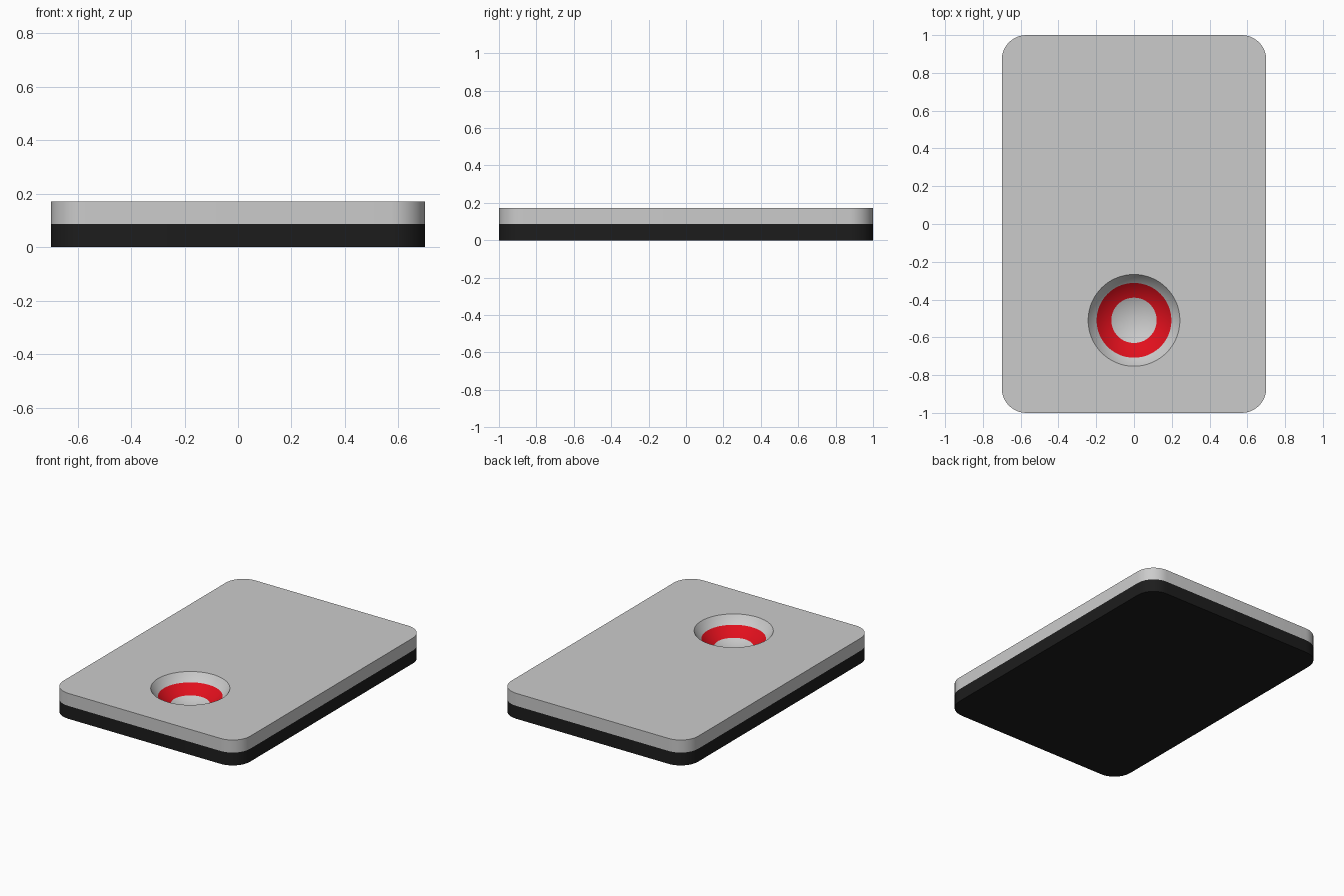
import bpy, bmesh
from math import sin, cos, pi, sqrt

if "Cube" in bpy.data.objects:
    bpy.data.objects.remove(bpy.data.objects["Cube"])

W, L, R = 0.7, 1.0, 0.13          # half width, half length, corner radius
MID, TOP = 0.087, 0.172           # seam height, top height
BX, BY, BR, BD = 0, -0.51, 0.243, 0.13   # bowl centre, rim radius, depth
SPHERE = (BR**2 + BD**2) / (2 * BD)
SEG = 64


def material(name, color):
    m = bpy.data.materials.new(name)
    m.diffuse_color = color
    m.use_nodes = True
    m.node_tree.nodes["Principled BSDF"].inputs["Base Color"].default_value = m.diffuse_color
    return m


def finish(name, bm, mat=None, recalc=True):
    if recalc:
        bmesh.ops.recalc_face_normals(bm, faces=bm.faces)
    me = bpy.data.meshes.new(name)
    bm.to_mesh(me)
    bm.free()
    ob = bpy.data.objects.new(name, me)
    bpy.context.collection.objects.link(ob)
    if mat:
        me.materials.append(mat)
    bpy.ops.object.select_all(action='DESELECT')
    ob.select_set(True)
    bpy.context.view_layer.objects.active = ob
    bpy.ops.object.shade_smooth_by_angle(angle=0.6)
    return ob


def outline(steps=10):
    pts = []
    for i, (sx, sy) in enumerate([(1, 1), (-1, 1), (-1, -1), (1, -1)]):
        for k in range(steps + 1):
            a = (i + k / steps) * pi / 2
            pts.append((sx * (W - R) + R * cos(a), sy * (L - R) + R * sin(a)))
    return pts


def circle(r):
    return [(BX + r * cos(2 * pi * k / SEG), BY + r * sin(2 * pi * k / SEG))
            for k in range(SEG)]


def ring(bm, pts, z):
    return [bm.verts.new((x, y, z)) for x, y in pts]


def bridge(bm, a, b):
    for i in range(len(a)):
        j = (i + 1) % len(a)
        bm.faces.new((a[i], a[j], b[j], b[i]))


def edges(bm, loop):
    return [bm.edges.get((v, loop[i - 1])) or bm.edges.new((v, loop[i - 1]))
            for i, v in enumerate(loop)]


def bowl_z(r):
    return TOP - BD + SPHERE - sqrt(SPHERE**2 - r**2)


# black lower layer
bm = bmesh.new()
low, high = ring(bm, outline(), 0), ring(bm, outline(), MID)
bridge(bm, low, high)
bm.faces.new(low[::-1])
finish("base_layer", bm, material("black", (0.012, 0.012, 0.012, 1)), False)

# grey upper layer: side walls and top face with a round opening
bm = bmesh.new()
low, high = ring(bm, outline(), MID), ring(bm, outline(), TOP)
bridge(bm, low, high)
rim = ring(bm, circle(BR), TOP)
bmesh.ops.triangle_fill(bm, edges=edges(bm, high) + edges(bm, rim),
                        use_beauty=True, normal=(0, 0, 1))
finish("top_layer", bm)

# one spherical bowl: grey rim, red band, grey centre
bm = bmesh.new()
N, radii = 4, [BR, 0.198, 0.12, 0.02]
prev = ring(bm, circle(BR), TOP)
for band in range(3):
    for k in range(1, N + 1):
        r = radii[band] + (radii[band + 1] - radii[band]) * k / N
        cur = ring(bm, circle(r), bowl_z(r))
        before = set(bm.faces)
        bridge(bm, prev, cur)
        for f in set(bm.faces) - before:
            f.material_index = 1 if band == 1 else 0
        prev = cur
bm.faces.new(prev)
for f in bm.faces:                # normals face up into the bowl
    f.normal_update()
    if f.normal.z < 0:
        f.normal_flip()
bowl = finish("button_recess", bm, None, False)
bowl.data.materials.append(None)
bowl.data.materials.append(material("red", (0.75, 0.005, 0.012, 1)))
for p in bowl.data.polygons:
    r = sqrt((p.center.x - BX)**2 + (p.center.y - BY)**2)
    p.material_index = 1 if 0.12 < r < 0.197 else 0
